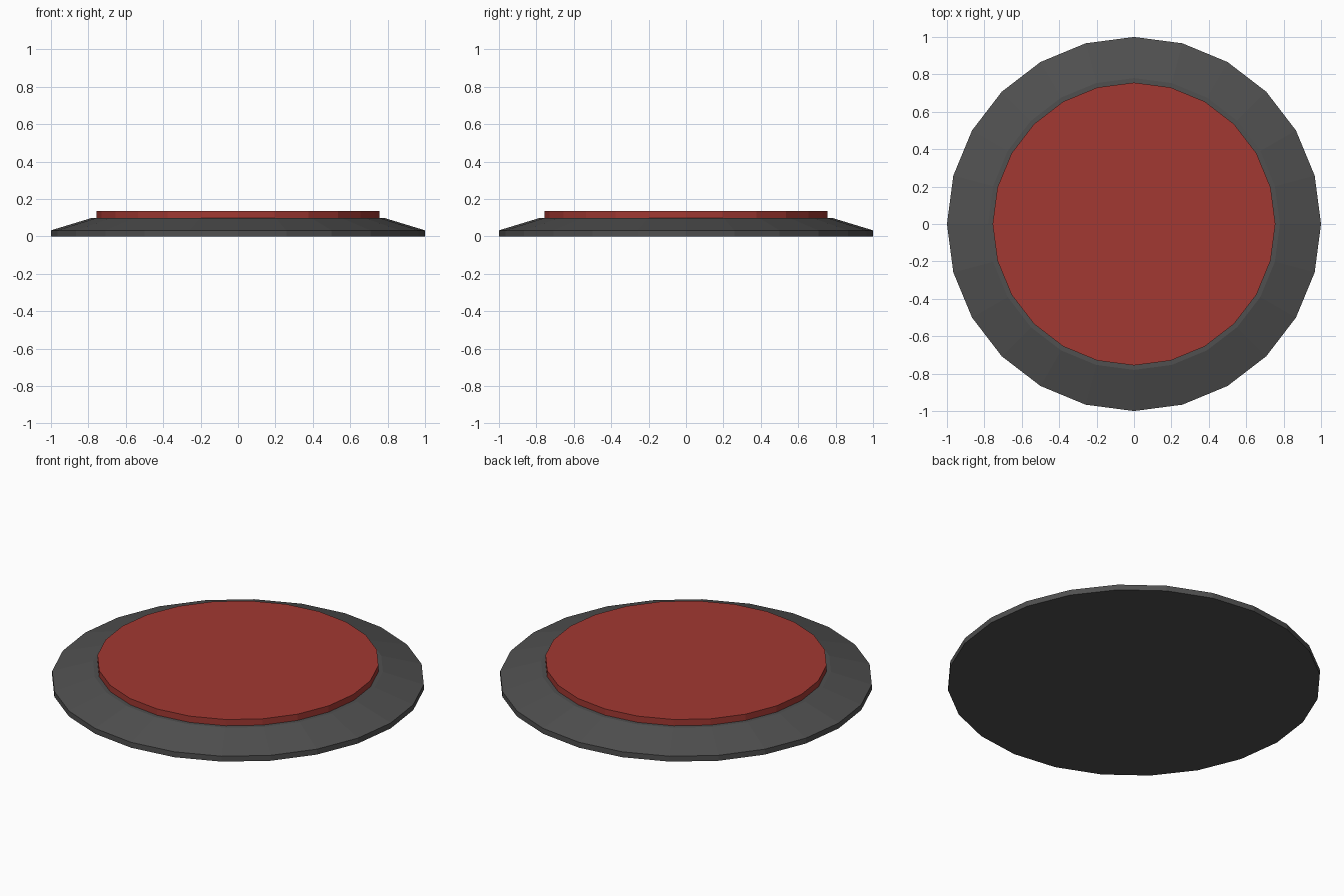
import bpy, bmesh
from math import cos, sin, tau

if "Cube" in bpy.data.objects:
    bpy.data.objects.remove(bpy.data.objects["Cube"])

SIDES = 24


def material(name, color):
    mat = bpy.data.materials.new(name)
    mat.diffuse_color = (*color, 1)
    mat.use_nodes = True
    mat.node_tree.nodes["Principled BSDF"].inputs["Base Color"].default_value = mat.diffuse_color
    return mat


def turned(name, profile, mat):
    """Closed faceted solid turned from (radius, height) points, bottom to top."""
    bm = bmesh.new()
    rings = [[bm.verts.new((r * cos(tau * i / SIDES), r * sin(tau * i / SIDES), z))
              for i in range(SIDES)] for r, z in profile]
    for low, high in zip(rings, rings[1:]):
        for i in range(SIDES):
            j = (i + 1) % SIDES
            bm.faces.new((low[i], low[j], high[j], high[i]))
    bm.faces.new(rings[0][::-1])
    bm.faces.new(rings[-1])
    mesh = bpy.data.meshes.new(name)
    bm.to_mesh(mesh)
    bm.free()
    mesh.materials.append(mat)
    obj = bpy.data.objects.new(name, mesh)
    bpy.context.collection.objects.link(obj)
    return obj


# Dark base with a sloped rim
turned("base", [(1, 0), (1, 0.032), (0.78, 0.099)], material("dark_grey", (0.08, 0.08, 0.08)))

# Raised red pad
turned("pad", [(0.756, 0.099), (0.756, 0.136)], material("red", (0.36, 0.04, 0.032)))
